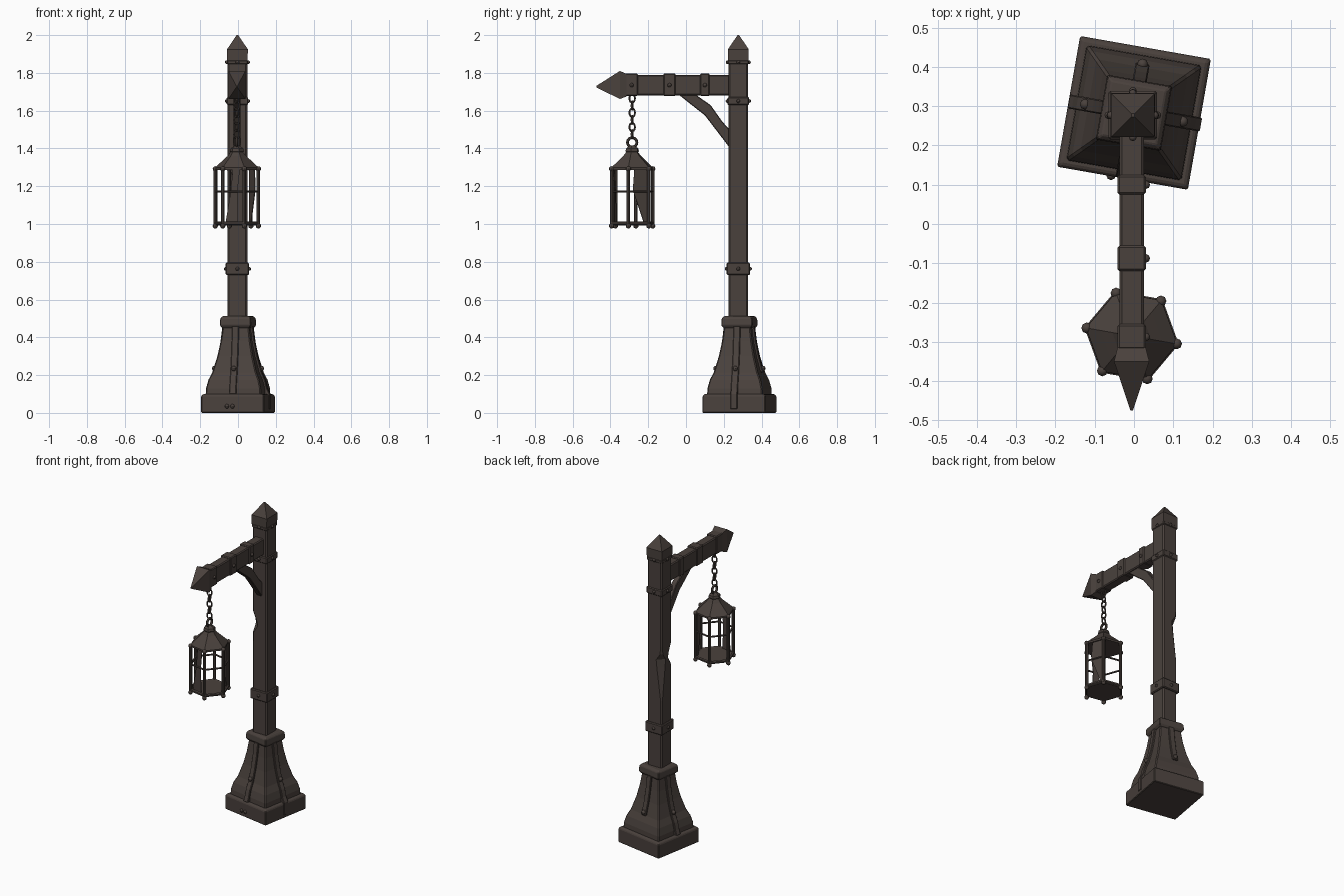
import bpy, bmesh, math
from mathutils import Vector, Matrix

if "Cube" in bpy.data.objects:
    bpy.data.objects.remove(bpy.data.objects["Cube"])

mat = bpy.data.materials.new("weathered dark brown")
mat.diffuse_color = (0.068, 0.053, 0.046, 1)
mat.use_nodes = True
mat.node_tree.nodes["Principled BSDF"].inputs["Base Color"].default_value = mat.diffuse_color


def finish(name, bm, matrix=None, smooth=False, bevel=0):
    if matrix:
        bm.transform(matrix)
    bmesh.ops.recalc_face_normals(bm, faces=bm.faces)
    me = bpy.data.meshes.new(name)
    bm.to_mesh(me)
    bm.free()
    me.materials.append(mat)
    ob = bpy.data.objects.new(name, me)
    bpy.context.collection.objects.link(ob)
    if bevel:
        m = ob.modifiers.new("bevel", 'BEVEL')
        m.width, m.segments, m.limit_method = bevel, 1, 'ANGLE'
    if smooth:
        bpy.ops.object.select_all(action='DESELECT')
        ob.select_set(True)
        bpy.context.view_layer.objects.active = ob
        bpy.ops.object.shade_smooth_by_angle(angle=math.radians(40))
    return ob


def loft(name, rings, **kw):
    """Skin a stack of equal-length point rings and cap both ends."""
    bm = bmesh.new()
    vs = [[bm.verts.new(p) for p in r] for r in rings]
    n = len(rings[0])
    for a, b in zip(vs, vs[1:]):
        for i in range(n):
            bm.faces.new((a[i], a[(i + 1) % n], b[(i + 1) % n], b[i]))
    bm.faces.new(vs[0])
    bm.faces.new(vs[-1])
    return finish(name, bm, **kw)


def square(h, z):
    return [(-h, -h, z), (h, -h, z), (h, h, z), (-h, h, z)]


def rect_y(y, z, hx, hz):
    return [(-hx, y, z - hz), (hx, y, z - hz), (hx, y, z + hz), (-hx, y, z + hz)]


def rod(name, a, b, r, n=8):
    a, b = Vector(a), Vector(b)
    bm = bmesh.new()
    bmesh.ops.create_cone(bm, cap_ends=True, segments=n, radius1=r, radius2=r, depth=(b - a).length)
    q = (b - a).to_track_quat('Z', 'Y').to_matrix().to_4x4()
    return finish(name, bm, Matrix.Translation((a + b) / 2) @ q, True)


def ball(name, p, r):
    bm = bmesh.new()
    bmesh.ops.create_uvsphere(bm, u_segments=8, v_segments=6, radius=r)
    return finish(name, bm, Matrix.Translation(p), True)


def link(name, p, rad, tube, stretch, turn):
    """Chain link: torus standing in a vertical plane."""
    rings = []
    bm = bmesh.new()
    for i in range(14):
        a = 2 * math.pi * i / 14
        rings.append([bm.verts.new(((rad + tube * math.cos(t)) * math.cos(a), tube * math.sin(t),
                                    (rad * stretch + tube * math.cos(t)) * math.sin(a)))
                      for t in [math.pi * k / 3 for k in range(6)]])
    for i in range(14):
        for k in range(6):
            a, b = rings[i], rings[(i + 1) % 14]
            bm.faces.new((a[k], a[(k + 1) % 6], b[(k + 1) % 6], b[k]))
    return finish(name, bm, Matrix.Translation(p) @ Matrix.Rotation(turn, 4, 'Z'), True)


# Pedestal, turned slightly about the vertical
PED = Matrix.Translation((0, 0.283, 0)) @ Matrix.Rotation(math.radians(-10), 4, 'Z')
loft("plinth", [square(0.169, 0), square(0.169, 0.09), square(0.16, 0.1)], matrix=PED, bevel=0.004)
flare = [(0.149, 0.09), (0.147, 0.13), (0.136, 0.175), (0.118, 0.215), (0.095, 0.3), (0.08, 0.38), (0.07, 0.46)]
loft("flared_pedestal", [square(r, z) for r, z in flare], matrix=PED, bevel=0.006)
loft("pedestal_collar", [square(0.074, 0.45), square(0.084, 0.465), square(0.081, 0.5), square(0.07, 0.512)],
     matrix=PED, bevel=0.003)

# Iron straps with rivets on the four pedestal faces
for side, turn, low in (("front", -90, 0.1), ("right", 0, 0.02), ("back", 90, 0.2), ("left", 180, 0.1)):
    M = PED @ Matrix.Rotation(math.radians(turn), 4, 'Z')
    path = [(r, z) for r, z in flare if z > low + 0.01 and z > 0.1]
    if low < 0.05:
        path = [(0.162, 0.02), (0.162, 0.1)] + path
    elif low < 0.15:
        path = [(0.158, 0.1)] + path
    loft(side + "_strap", [[(r - 0.02, -0.018, z), (r + 0.011, -0.018, z), (r + 0.011, 0.018, z),
                            (r - 0.02, 0.018, z)] for r, z in path], matrix=M, bevel=0.003)
    ball(side + "_strap_rivet", M @ Vector((0.126, 0, 0.235)), 0.014)
for x in (-0.03, 0.0):
    ball("plinth_rivet", PED @ Vector((x, -0.167, 0.035)), 0.012)

# Square post with chipped corners on the left side
CX, CY, H = -0.003, 0.277, 0.052


def post_ring(z, front_cut=0.008, back_cut=0.008):
    c, f, b = 0.008, front_cut, back_cut
    return [(CX + x, CY + y, z) for x, y in (
        (-H + f, -H), (H - c, -H), (H, -H + c), (H, H - c), (H - c, H), (-H + b, H), (-H, H - b), (-H, -H + f))]


loft("post", [post_ring(0.48), post_ring(0.95), post_ring(1.16, 0.01, 0.035), post_ring(1.21, 0.04, 0.04),
              post_ring(1.25, 0.03, 0.012), post_ring(1.3), post_ring(1.9)])
POST = Matrix.Translation((CX, CY, 0))
loft("post_cap", [square(0.054, 1.865), square(0.055, 1.925), square(0.004, 2.0)], matrix=POST)
for name, z0, z1, h in (("lower_band", 0.73, 0.795, 0.062), ("arm_band", 1.63, 1.672, 0.057),
                        ("top_band", 1.845, 1.868, 0.056)):
    loft(name, [square(h, z0), square(h, z1)], matrix=POST, bevel=0.005)
    for dx, dy in ((1, 0), (-1, 0), (0, 1), (0, -1)):
        ball(name + "_rivet", (CX + dx * h, CY + dy * h, (z0 + z1) / 2), 0.01)

# Arm, its bands and pointed end
ARM = Matrix.Translation((-0.006, 0, 0))
loft("arm", [rect_y(0.24, 1.735, 0.031, 0.054), rect_y(-0.33, 1.735, 0.031, 0.054)], matrix=ARM, bevel=0.006)
for name, y0, y1 in (("arm_inner_band", 0.125, 0.075), ("arm_middle_band", -0.055, -0.12),
                     ("arm_end_band", -0.255, -0.32)):
    loft(name, [rect_y(y0, 1.737, 0.036, 0.059), rect_y(y1, 1.737, 0.036, 0.059)], matrix=ARM, bevel=0.005)
    ball(name + "_rivet", (0.03, (y0 + y1) / 2, 1.735), 0.011)
loft("arm_point", [rect_y(-0.315, 1.735, 0.036, 0.06), rect_y(-0.35, 1.736, 0.045, 0.074),
                   rect_y(-0.475, 1.727, 0.003, 0.004)], matrix=ARM)

# Curved brace under the arm
brace = [((0.23, 1.405), (0.23, 1.5)), ((0.165, 1.49), (0.19, 1.545)), ((0.1, 1.575), (0.13, 1.63)),
         ((0.03, 1.63), (0.065, 1.675)), ((-0.045, 1.69), (0.05, 1.69))]
loft("brace", [[(-0.024, *a), (0.014, *a), (0.014, *b), (-0.024, *b)] for a, b in brace], bevel=0.004)

# Chain
LX, LY = -0.006, -0.285
for i in range(6):
    link("chain_link", (LX, LY, 1.665 - i * 0.038), 0.015, 0.005, 1.5, math.pi / 2 * ((i + 1) % 2) + 0.2)
link("lantern_ring", (LX, LY, 1.432), 0.025, 0.0075, 1, math.pi / 2)


# Hexagonal lantern
def corner(i, r, z):
    a = math.radians(-10 + 60 * i)
    return Vector((LX + r * math.cos(a), LY + r * math.sin(a), z))


def hexagon(r, z):
    return [corner(i, r, z) for i in range(6)]


loft("lantern_roof", [hexagon(0.118, 1.287), hexagon(0.118, 1.298), hexagon(0.08, 1.333), hexagon(0.05, 1.36),
                      hexagon(0.034, 1.38)])
loft("lantern_knob", [hexagon(0.03, 1.375), hexagon(0.038, 1.385), hexagon(0.034, 1.4), hexagon(0.014, 1.415)])
loft("lantern_floor", [hexagon(0.112, 0.993), hexagon(0.112, 1.01)])
for i in range(6):
    rod("lantern_bar", corner(i, 0.115, 0.985), corner(i, 0.115, 1.3), 0.0095)
    for z in (0.99, 1.292):
        ball("lantern_bar_knob", corner(i, 0.116, z), 0.014)
    rod("lantern_middle_rail", corner(i, 0.113, 1.172), corner(i + 1, 0.113, 1.172), 0.006, 6)
    rod("lantern_lower_rail", corner(i, 0.113, 1.005), corner(i + 1, 0.113, 1.005), 0.009, 6)

# Broken panes left in two lantern sides (u along the side, z height)
for i, shard in ((4, [(0.1, 1.01), (0.72, 1.01), (0.68, 1.17), (0.8, 1.29), (0.45, 1.29), (0.35, 1.17)]),
                 (0, [(0.8, 1.01), (1, 1.01), (1, 1.29), (0.3, 1.29), (0.22, 1.18)])):
    loft("broken_pane", [[corner(i, r, z).lerp(corner(i + 1, r, z), u) for u, z in shard] for r in (0.104, 0.109)])
